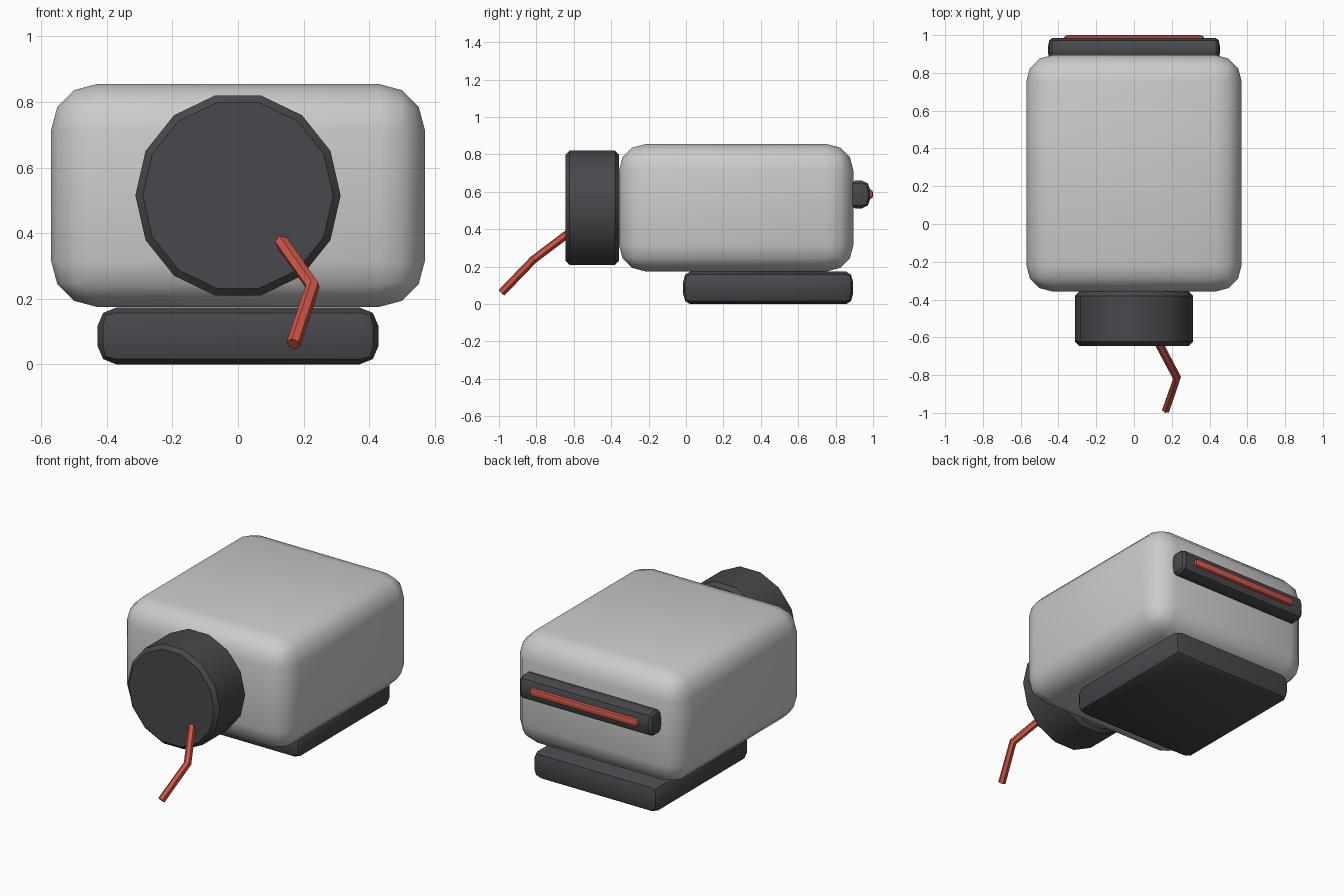
import bpy, bmesh, math
from mathutils import Matrix, Vector

cube = bpy.data.objects.get("Cube")
if cube:
    bpy.data.objects.remove(cube, do_unlink=True)


def material(name, rgb):
    m = bpy.data.materials.new(name)
    m.use_nodes = True
    m.diffuse_color = (*rgb, 1)
    bsdf = next(n for n in m.node_tree.nodes if n.type == 'BSDF_PRINCIPLED')
    bsdf.inputs["Base Color"].default_value = (*rgb, 1)
    return m


grey = material("light grey", (0.6, 0.6, 0.605))
dark = material("charcoal", (0.065, 0.063, 0.072))
red = material("red", (0.62, 0.09, 0.06))


def finish(obj, mat):
    obj.data.materials.clear()
    obj.data.materials.append(mat)
    bpy.ops.object.select_all(action='DESELECT')
    obj.select_set(True)
    bpy.context.view_layer.objects.active = obj
    bpy.ops.object.shade_smooth_by_angle(angle=math.radians(35))


def add(name, bm, mat):
    bmesh.ops.recalc_face_normals(bm, faces=bm.faces)
    me = bpy.data.meshes.new(name)
    bm.to_mesh(me)
    bm.free()
    obj = bpy.data.objects.new(name, me)
    bpy.context.collection.objects.link(obj)
    finish(obj, mat)


def rounded_box(name, low, high, bevel, segments, mat):
    """Box between two corners, with its own bevel width along each axis."""
    low, high, bevel = Vector(low), Vector(high), Vector(bevel)
    size = high - low
    bm = bmesh.new()
    bmesh.ops.create_cube(bm, size=1)
    bmesh.ops.scale(bm, vec=[s / b for s, b in zip(size, bevel)], verts=bm.verts)
    bmesh.ops.bevel(bm, geom=bm.edges[:], offset=1, offset_type='OFFSET',
                    segments=segments, profile=0.5, affect='EDGES')
    bmesh.ops.scale(bm, vec=bevel, verts=bm.verts)
    bmesh.ops.translate(bm, vec=(low + high) / 2, verts=bm.verts)
    add(name, bm, mat)


# Main body, base and rear light
rounded_box("body", (-0.57, -0.358, 0.175), (0.57, 0.895, 0.855),
            (0.14, 0.14, 0.14), 3, grey)
rounded_box("base", (-0.428, -0.015, 0), (0.428, 0.893, 0.173),
            (0.057, 0.036, 0.055), 2, dark)
rounded_box("rear_bar", (-0.455, 0.86, 0.512), (0.455, 0.985, 0.66),
            (0.022, 0.045, 0.05), 2, dark)
rounded_box("rear_strip", (-0.37, 0.96, 0.563), (0.37, 1.0, 0.612),
            (0.02, 0.014, 0.018), 2, red)

# Front drum, fourteen sided with chamfered rims
bm = bmesh.new()
bmesh.ops.create_cone(bm, cap_ends=True, segments=14, radius1=0.313,
                      radius2=0.313, depth=0.287)
# Put a corner on each side so the top and bottom are flat
corner = max(bm.verts, key=lambda v: v.co.x).co
turn = Matrix.Rotation(-math.atan2(corner.y, corner.x), 3, 'Z')
bmesh.ops.rotate(bm, matrix=turn, verts=bm.verts)
rims = [e for e in bm.edges if any(len(f.verts) > 4 for f in e.link_faces)]
bmesh.ops.bevel(bm, geom=rims, offset=0.022, segments=1, affect='EDGES')
bmesh.ops.rotate(bm, matrix=Matrix.Rotation(math.pi / 2, 3, 'X'), verts=bm.verts)
bmesh.ops.translate(bm, vec=(0, -0.5015, 0.515), verts=bm.verts)
add("front_drum", bm, dark)

# Bent cord hanging from the drum
curve = bpy.data.curves.new("cord", 'CURVE')
curve.dimensions = '3D'
curve.bevel_depth = 0.022
curve.bevel_resolution = 1
curve.use_fill_caps = True
path = [(0.125, -0.62, 0.385), (0.228, -0.815, 0.238), (0.169, -0.985, 0.062)]
spline = curve.splines.new('POLY')
spline.points.add(len(path) - 1)
for point, co in zip(spline.points, path):
    point.co = (*co, 1)
cord = bpy.data.objects.new("cord", curve)
bpy.context.collection.objects.link(cord)
bpy.ops.object.select_all(action='DESELECT')
cord.select_set(True)
bpy.context.view_layer.objects.active = cord
bpy.ops.object.convert(target='MESH')
finish(bpy.context.object, red)
